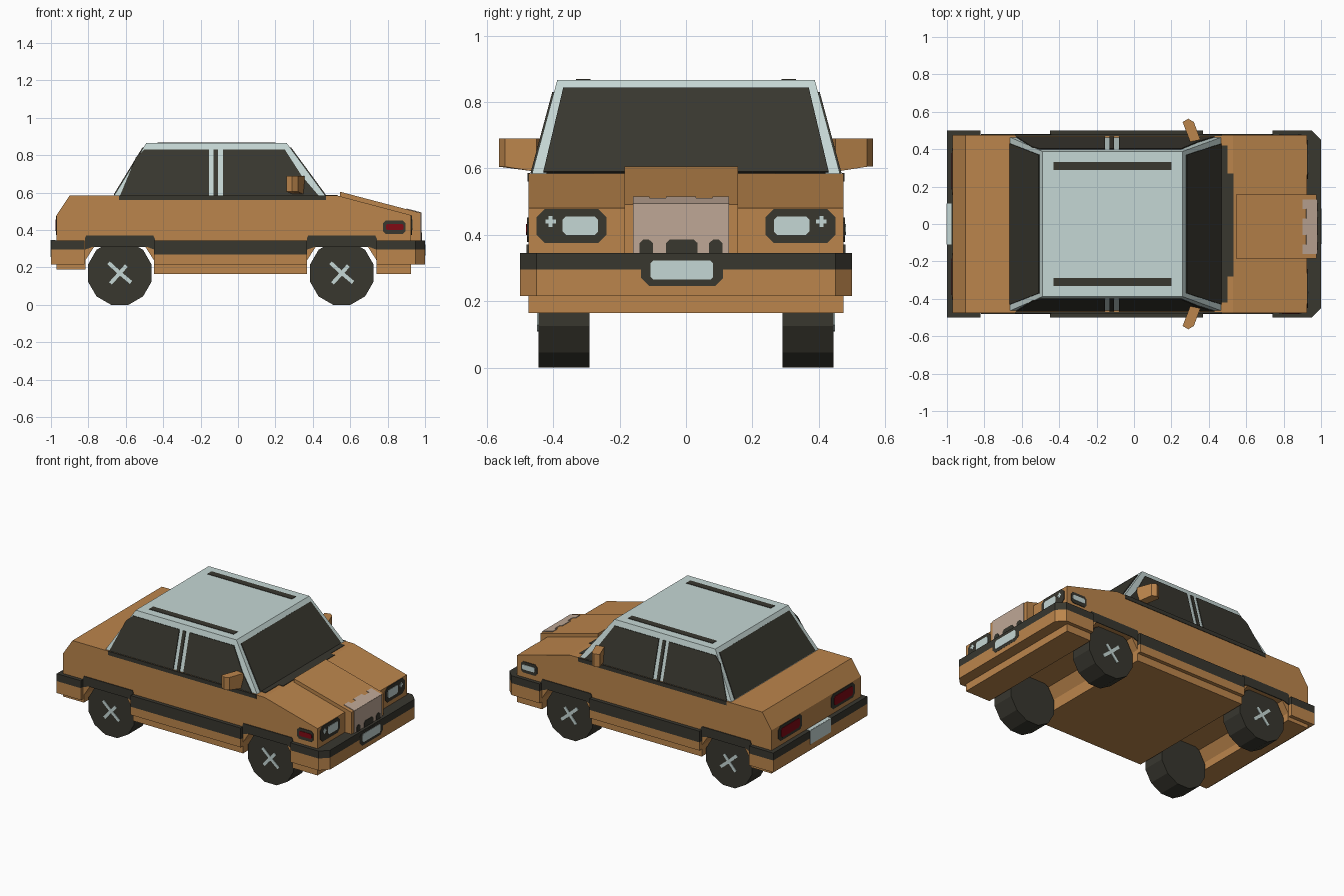
import bpy, bmesh, math
from mathutils import Vector


def material(name, r, g, b):
    m = bpy.data.materials.new(name)
    m.diffuse_color = (r, g, b, 1)
    return m


ORANGE = material("orange_paint", 0.50, 0.235, 0.072)
PALE = material("pale_blue_grey", 0.56, 0.68, 0.66)
DARK = material("dark_trim", 0.040, 0.038, 0.028)
RED = material("tail_red", 0.22, 0.003, 0.007)
GRILLE = material("grille_beige", 0.52, 0.39, 0.305)


def loft(name, a, b, mat):
    """Closed solid between two matching rings of points."""
    bm = bmesh.new()
    va = [bm.verts.new(p) for p in a]
    vb = [bm.verts.new(p) for p in b]
    n = len(va)
    bm.faces.new(va)
    bm.faces.new(vb[::-1])
    for i in range(n):
        j = (i + 1) % n
        bm.faces.new((va[j], va[i], vb[i], vb[j]))
    bmesh.ops.recalc_face_normals(bm, faces=bm.faces)
    me = bpy.data.meshes.new(name)
    bm.to_mesh(me)
    bm.free()
    me.materials.append(mat)
    ob = bpy.data.objects.new(name, me)
    bpy.context.collection.objects.link(ob)
    return ob


def prism(name, pts, vec, mat):
    v = Vector(vec)
    return loft(name, pts, [Vector(p) + v for p in pts], mat)


def box(name, x, y, z, mat):
    pts = [(x[0], y[0], z[0]), (x[1], y[0], z[0]), (x[1], y[1], z[0]), (x[0], y[1], z[0])]
    return prism(name, pts, (0, 0, z[1] - z[0]), mat)


def octo(u0, u1, v0, v1, c):
    """Rectangle with clipped corners."""
    return [(u0 + c, v0), (u1 - c, v0), (u1, v0 + c), (u1, v1 - c),
            (u1 - c, v1), (u0 + c, v1), (u0, v1 - c), (u0, v0 + c)]


def on_x(pts, x):
    return [(x, u, v) for u, v in pts]


def on_y(pts, y):
    return [(u, y, v) for u, v in pts]


# Main body: side profile with both wheel arches cut out
body = [(-0.97, 0.19), (-0.97, 0.48), (-0.90, 0.585), (0.53, 0.585), (0.925, 0.48), (0.925, 0.165)]
for right, left in ((0.74, 0.37), (-0.45, -0.815)):
    if right > 0:
        body += [(right, 0.165), (right, 0.24), (right - 0.045, 0.31),
                 (left + 0.045, 0.31), (left, 0.24), (left, 0.165)]
    else:
        body += [(right, 0.165), (right, 0.24), (right - 0.045, 0.31),
                 (left + 0.045, 0.31), (left, 0.24), (left, 0.19)]
prism("body", on_y(body, -0.475), (0, 0.95, 0), ORANGE)

# Raised bonnet centre with grille
hood = [(0.545, 0.40), (0.545, 0.605), (0.975, 0.492), (0.975, 0.22), (0.80, 0.22), (0.80, 0.40)]
prism("bonnet_centre", on_y(hood, -0.185), (0, 0.342, 0), ORANGE)
box("grille", (0.975, 0.980), (-0.16, 0.13), (0.345, 0.494), GRILLE)
for i, (y0, y1, x0) in enumerate(((-0.16, -0.11, 0.90), (-0.11, -0.06, 0.92), (-0.06, 0.03, 0.90),
                                  (0.03, 0.08, 0.92), (0.08, 0.13, 0.90))):
    z0 = 0.492 + (0.975 - x0) * 0.263
    prism("grille_top", [(x0, y0, z0), (0.978, y0, 0.491), (0.978, y1, 0.491), (x0, y1, z0)],
          (0.001, 0, 0.004), GRILLE)
for y0, y1 in ((-0.14, -0.10), (-0.06, 0.035), (0.07, 0.11)):
    prism("grille_notch", on_x([(y0, 0.345), (y1, 0.345), (y1, 0.375), (y1 - 0.012, 0.386),
                                (y0 + 0.012, 0.386), (y0, 0.375)], 0.980), (0.004, 0, 0), DARK)

# Bumpers: orange lower part, dark upper strip
front = [(0.74, -0.5), (0.95, -0.5), (1.0, -0.45), (1.0, 0.45), (0.95, 0.5), (0.74, 0.5)]
rear = [(-1, -0.5), (-0.82, -0.5), (-0.82, 0.5), (-1, 0.5)]
for label, ring in (("front", front), ("rear", rear)):
    prism(label + "_bumper", [(x, y, 0.215) for x, y in ring], (0, 0, 0.08), ORANGE)
    prism(label + "_bumper_strip", [(x, y, 0.295) for x, y in ring], (0, 0, 0.05), DARK)

# Number plates, blank
prism("front_plate_surround", on_x(octo(-0.135, 0.112, 0.245, 0.335, 0.025), 0.996), (0.005, 0, 0), DARK)
prism("front_plate", on_x(octo(-0.107, 0.082, 0.265, 0.322, 0.008), 1.0), (0.003, 0, 0), PALE)
box("rear_plate", (-1.003, -0.995), (-0.11, 0.11), (0.255, 0.347), PALE)
box("rear_plate_top", (-1.0, -0.975), (-0.11, 0.11), (0.343, 0.348), PALE)

# Cabin
bottom = [(-0.665, -0.465, 0.58), (0.47, -0.465, 0.58), (0.47, 0.465, 0.58), (-0.665, 0.465, 0.58)]
top = [(-0.49, -0.388, 0.866), (0.26, -0.388, 0.866), (0.26, 0.388, 0.866), (-0.49, 0.388, 0.866)]
loft("cabin", bottom, top, PALE)


def lean(z, low, high):
    """Position on a sloping cabin wall at height z."""
    return low + (high - low) * (z - 0.58) / 0.286


# Windscreen and rear window
for name, low, high, out, pts in (
        ("windscreen", 0.47, 0.26, 1, [(-0.43, 0.587), (0.43, 0.587), (0.37, 0.84), (-0.37, 0.84)]),
        ("rear_window", -0.665, -0.49, -1, [(-0.43, 0.587), (0.43, 0.587), (0.37, 0.84), (-0.37, 0.84)])):
    prism(name, [(lean(z, low, high), y, z) for y, z in pts], (0.004 * out, 0, 0.003), DARK)
box("cowl", (0.465, 0.50), (-0.42, 0.42), (0.583, 0.588), DARK)
box("cowl_centre", (0.50, 0.532), (-0.28, 0.27), (0.583, 0.588), DARK)

# Roof strips
for y in (-0.31, 0.31):
    box("roof_strip", (-0.43, 0.20), (y - 0.022, y + 0.022), (0.863, 0.869), DARK)

# Parts repeated on both sides
side_windows = {
    "rear_side_window": [(-0.63, 0.585), (-0.155, 0.585), (-0.155, 0.83), (-0.50, 0.83), (-0.545, 0.79)],
    "pillar_strip": [(-0.13, 0.585), (-0.108, 0.585), (-0.108, 0.83), (-0.13, 0.83)],
    "front_side_window": [(-0.08, 0.585), (0.43, 0.585), (0.34, 0.69), (0.25, 0.83), (-0.08, 0.83)],
}
for s in (-1, 1):
    for name, pts in side_windows.items():
        prism(name, [(x, s * lean(z, 0.465, 0.388), z) for x, z in pts], (0, s * 0.005, 0.001), DARK)
    prism("window_sill", on_y([(-0.635, 0.56), (0.47, 0.56), (0.47, 0.586), (-0.635, 0.586)], s * 0.470),
          (0, s * 0.008, 0), DARK)

    # Side skirt and rubbing strip
    y = sorted((s * 0.46, s * 0.5))
    box("side_skirt", (-0.45, 0.37), y, (0.215, 0.27), ORANGE)
    box("side_strip", (-0.45, 0.37), y, (0.27, 0.345), DARK)

    # Wheel arch trims and wheels
    for cx in (-0.632, 0.555):
        arch = [(-0.187, 0.295), (-0.187, 0.355), (-0.18, 0.37), (0.18, 0.37), (0.187, 0.355),
                (0.187, 0.295), (0.145, 0.31), (-0.145, 0.31)]
        prism("arch_trim", on_y([(cx + x, z) for x, z in arch], s * 0.472), (0, s * 0.008, 0), DARK)
        ring = [(cx + 0.176 * math.cos(math.radians(15 + 30 * i)), 0.17 + 0.176 * math.sin(math.radians(15 + 30 * i)))
                for i in range(12)]
        prism("wheel", on_y(ring, s * 0.29), (0, s * 0.155, 0), DARK)
        # Hub spokes
        for ex, ez in ((-0.06, 0.055), (0.035, 0.04), (0.06, -0.05), (-0.05, -0.055)):
            d = Vector((ex, ez))
            n = Vector((-ez, ex)).normalized() * 0.010
            pts = [(cx + p.x, 0.17 + p.y) for p in (n, -n, d - n, d + n)]
            prism("hub_spoke", on_y(pts, s * 0.444), (0, s * 0.005, 0), PALE)

    # Door mirror
    mirror = [(0.30, 0.44), (0.355, 0.45), (0.32, 0.545), (0.29, 0.563), (0.26, 0.545)]
    low = [(x, s * y, 0.59 if y < 0.5 else 0.605) for x, y in mirror]
    loft("door_mirror", low, [(x, y, 0.69) for x, y, z in low], ORANGE)

    # Headlight, with a small outer lamp cross
    y0, y1 = sorted((s * 0.24, s * 0.45))
    prism("headlight_surround", on_x(octo(y0, y1, 0.375, 0.478, 0.025), 0.922), (0.007, 0, 0), DARK)
    y0, y1 = sorted((s * 0.265, s * 0.372))
    prism("headlight", on_x(octo(y0, y1, 0.40, 0.455, 0.010), 0.928), (0.004, 0, 0), PALE)
    for dy, dz in ((0.016, 0.006), (0.006, 0.016)):
        c = s * 0.408
        box("small_lamp", (0.928, 0.932), (c - dy, c + dy), (0.44 - dz, 0.44 + dz), PALE)

    # Tail light
    y0, y1 = sorted((s * 0.155, s * 0.405))
    prism("tail_light_surround", on_x(octo(y0, y1, 0.375, 0.475, 0.02), -0.967), (-0.007, 0, 0), DARK)
    y0, y1 = sorted((s * 0.185, s * 0.38))
    prism("tail_light", on_x(octo(y0, y1, 0.395, 0.457, 0.01), -0.973), (-0.004, 0, 0), RED)

    # Side marker: red on one side, pale on the other
    prism("side_marker_surround", on_y(octo(0.775, 0.895, 0.378, 0.452, 0.015), s * 0.472), (0, s * 0.007, 0), DARK)
    prism("side_marker", on_y(octo(0.79, 0.885, 0.40, 0.433, 0.008), s * 0.478), (0, s * 0.004, 0),
          RED if s < 0 else PALE)
